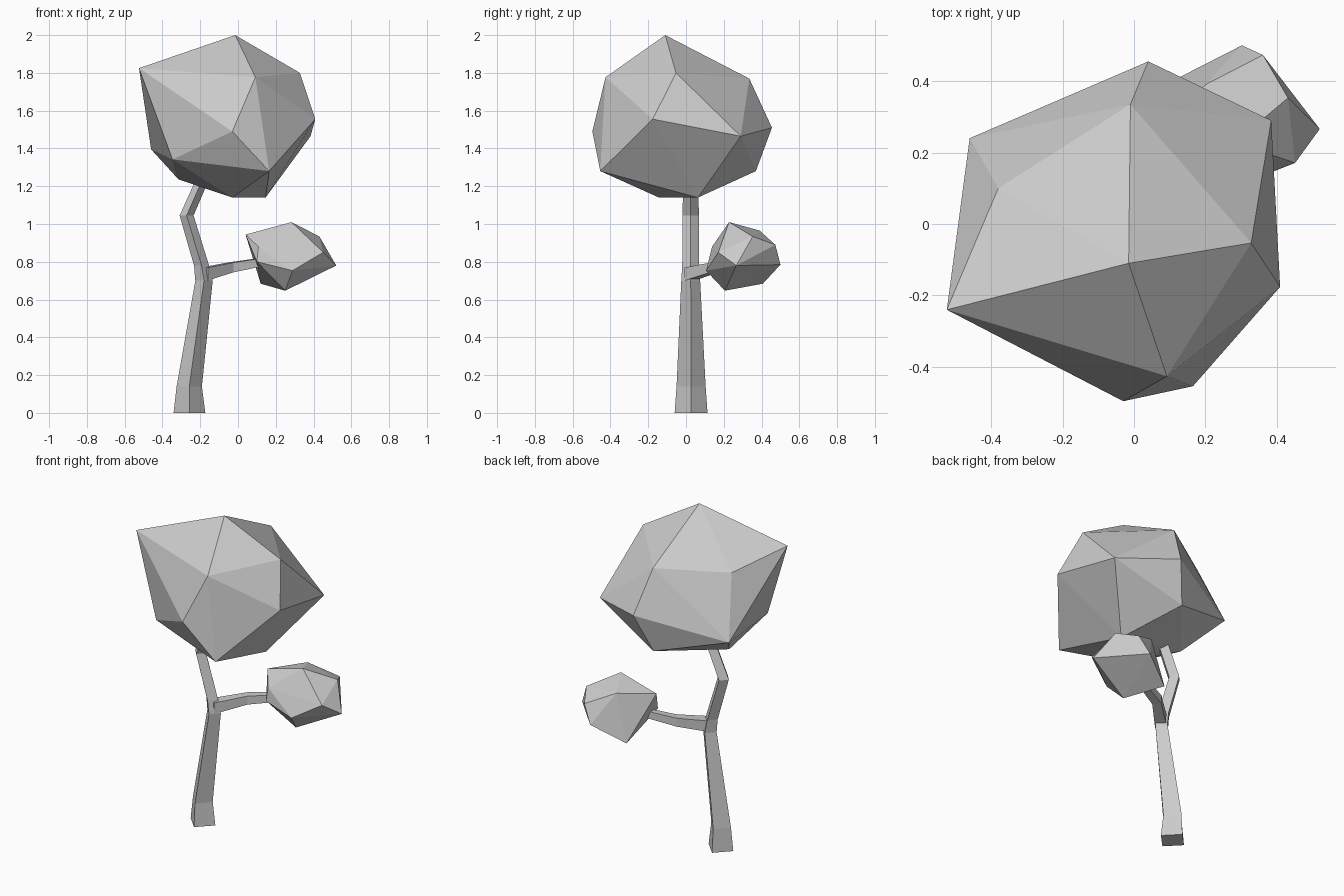
import bpy, bmesh
from mathutils import Vector

cube = bpy.data.objects.get("Cube")
if cube:
    bpy.data.objects.remove(cube, do_unlink=True)

grey = bpy.data.materials.new("light grey")
grey.use_nodes = True
colour = (0.6, 0.6, 0.6, 1)
grey.diffuse_color = colour
grey.node_tree.nodes["Principled BSDF"].inputs["Base Color"].default_value = colour


def finish(name, bm):
    """Turn a bmesh into a flat shaded object."""
    bmesh.ops.recalc_face_normals(bm, faces=bm.faces)
    mesh = bpy.data.meshes.new(name)
    bm.to_mesh(mesh)
    bm.free()
    mesh.materials.append(grey)
    obj = bpy.data.objects.new(name, mesh)
    bpy.context.collection.objects.link(obj)
    return obj


def faceted_clump(name, corners):
    """Foliage: the convex shell around a few corners."""
    bm = bmesh.new()
    for c in corners:
        bm.verts.new(c)
    bmesh.ops.convex_hull(bm, input=bm.verts)
    loose = [v for v in bm.verts if not v.link_faces]
    bmesh.ops.delete(bm, geom=loose, context='VERTS')
    return finish(name, bm)


def loft(name, sections):
    """Wood: four-sided rings joined by flat faces and capped."""
    bm = bmesh.new()
    rings = [[bm.verts.new(p) for p in ring] for ring in sections]
    for low, high in zip(rings, rings[1:]):
        for i in range(4):
            j = (i + 1) % 4
            bm.faces.new((low[i], low[j], high[j], high[i]))
    bm.faces.new(rings[0])
    bm.faces.new(rings[-1])
    return finish(name, bm)


def diamond(x, y, z, rx, ry):
    c = Vector((x, y, z))
    return [c + Vector(d) for d in ((rx, 0, 0), (0, ry, 0), (-rx, 0, 0), (0, -ry, 0))]


def upright_square(x, y, z, r):
    side = Vector((0.6, -0.8, 0)) * r
    up = Vector((0, 0, r))
    c = Vector((x, y, z))
    return [c + side + up, c - side + up, c - side - up, c + side - up]


# Trunk with a kink above the fork
loft("trunk", [
    diamond(-0.257, 0.027, 0, 0.084, 0.087),
    diamond(-0.258, 0.027, 0.14, 0.067, 0.077),
    diamond(-0.18, 0.025, 0.70, 0.046, 0.05),
    diamond(-0.193, 0.025, 0.78, 0.04, 0.045),
    diamond(-0.272, 0.025, 1.045, 0.037, 0.043),
    diamond(-0.16, 0.025, 1.30, 0.034, 0.04),
])

# Side branch
loft("side_branch", [
    upright_square(-0.18, 0.02, 0.735, 0.034),
    upright_square(-0.04, 0.15, 0.77, 0.026),
    upright_square(0.16, 0.23, 0.805, 0.02),
])

# Large crown
faceted_clump("large_crown", [
    (-0.015, -0.11, 2.0), (-0.01, 0.335, 1.77), (0.04, 0.455, 1.51),
    (-0.46, 0.24, 1.395), (-0.38, 0.10, 1.75), (-0.524, -0.24, 1.825),
    (0.328, -0.053, 1.80), (0.384, 0.29, 1.465), (0.409, -0.176, 1.555),
    (0.092, -0.426, 1.777), (0.165, -0.454, 1.28), (-0.03, -0.496, 1.49),
    (-0.347, -0.30, 1.342), (-0.315, 0.03, 1.236), (-0.03, -0.143, 1.14),
    (0.146, 0.063, 1.14), (-0.038, 0.37, 1.28),
])

# Small crown
faceted_clump("small_crown", [
    (0.283, 0.228, 1.01), (0.431, 0.353, 0.934), (0.52, 0.266, 0.78),
    (0.25, 0.206, 0.647), (0.361, 0.473, 0.89), (0.302, 0.50, 0.785),
    (0.20, 0.39, 0.965), (0.288, 0.106, 0.753), (0.108, 0.138, 0.88),
    (0.451, 0.171, 0.85), (0.04, 0.23, 0.944), (0.12, 0.407, 0.684),
    (0.10, 0.13, 0.80),
])
